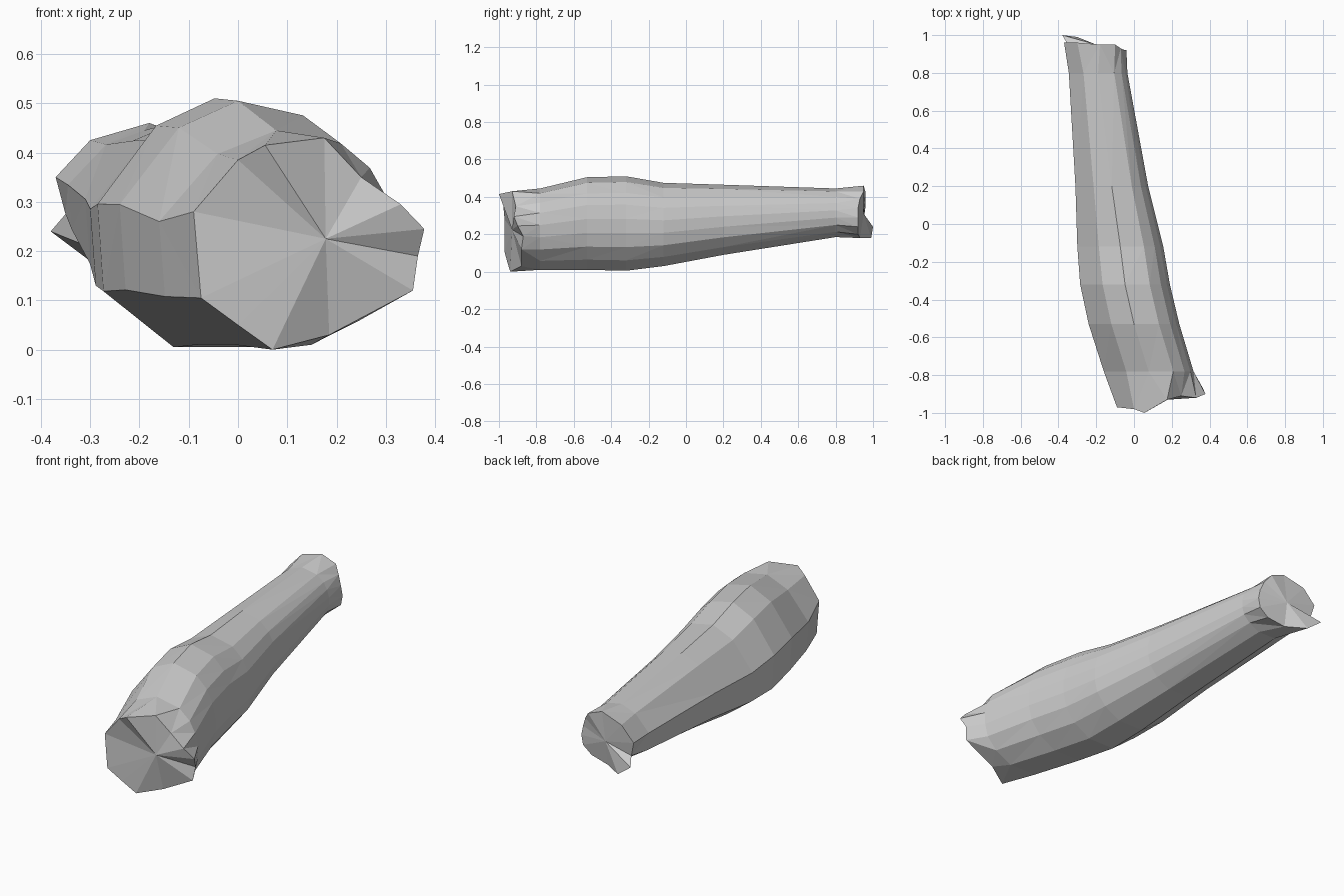
import bpy, bmesh

# jagged broken ends, counter-clockwise seen from the front
FRONT = [(.07, -.94, 0), (.185, -.88, .03), (.355, -.88, .12), (.365, -.87, .19),
         (.378, -.90, .245), (.33, -.92, .295), (.25, -.91, .35), (.175, -.93, .43),
         (.055, -1, .415), (0, -.98, .385), (-.09, -.97, .28), (-.075, -.97, .105),
         (0, -.955, .05)]
BACK = [(-.30, .99, .18), (-.2, .93, .18), (-.1, .92, .2), (-.05, .92, .24),
        (-.04, .92, .29), (-.05, .92, .34), (-.07, .93, .39), (-.1, .95, .43),
        (-.18, .95, .46), (-.3, .96, .425), (-.37, .96, .35), (-.35, .95, .275),
        (-.38, 1, .24)]

# normalised trunk cross-section
PROFILE = [(.3, -1), (.7, -.78), (.93, -.5), (1, -.2), (1, .1), (.93, .4), (.8, .65),
           (.55, .88), (0, 1), (-.5, .78), (-1, .15), (-.95, -.55), (-.35, -1)]

# trunk stations: y, x min, x max, z min, z max
STATIONS = [(-.78, -.16, .315, .01, .445), (-.53, -.24, .24, .01, .505),
            (-.32, -.285, .19, .005, .51), (-.12, -.3, .155, .03, .475),
            (.2, -.31, .075, .09, .465), (.8, -.345, -.035, .185, .445)]


def section(y, x0, x1, z0, z1):
    return [((x0 + x1) / 2 + u * (x1 - x0) / 2, y, (z0 + z1) / 2 + v * (z1 - z0) / 2)
            for u, v in PROFILE]


bm = bmesh.new()
rings = [[bm.verts.new(p) for p in ring]
         for ring in [FRONT] + [section(*s) for s in STATIONS] + [BACK]]
n = len(PROFILE)

# bark faces
for a, b in zip(rings, rings[1:]):
    for i in range(n):
        j = (i + 1) % n
        bm.faces.new((a[i], a[j], b[j], b[i]))

# fan-shaped end cuts
for ring, centre in ((rings[0], (.178, -.93, .225)), (rings[-1], (-.2, .95, .31))):
    c = bm.verts.new(centre)
    for i in range(n):
        bm.faces.new((c, ring[i], ring[(i + 1) % n]))

bmesh.ops.recalc_face_normals(bm, faces=bm.faces)
bmesh.ops.triangulate(bm, faces=bm.faces)
mesh = bpy.data.meshes.new("log")
bm.to_mesh(mesh)
bm.free()
bpy.context.collection.objects.link(bpy.data.objects.new("log", mesh))
